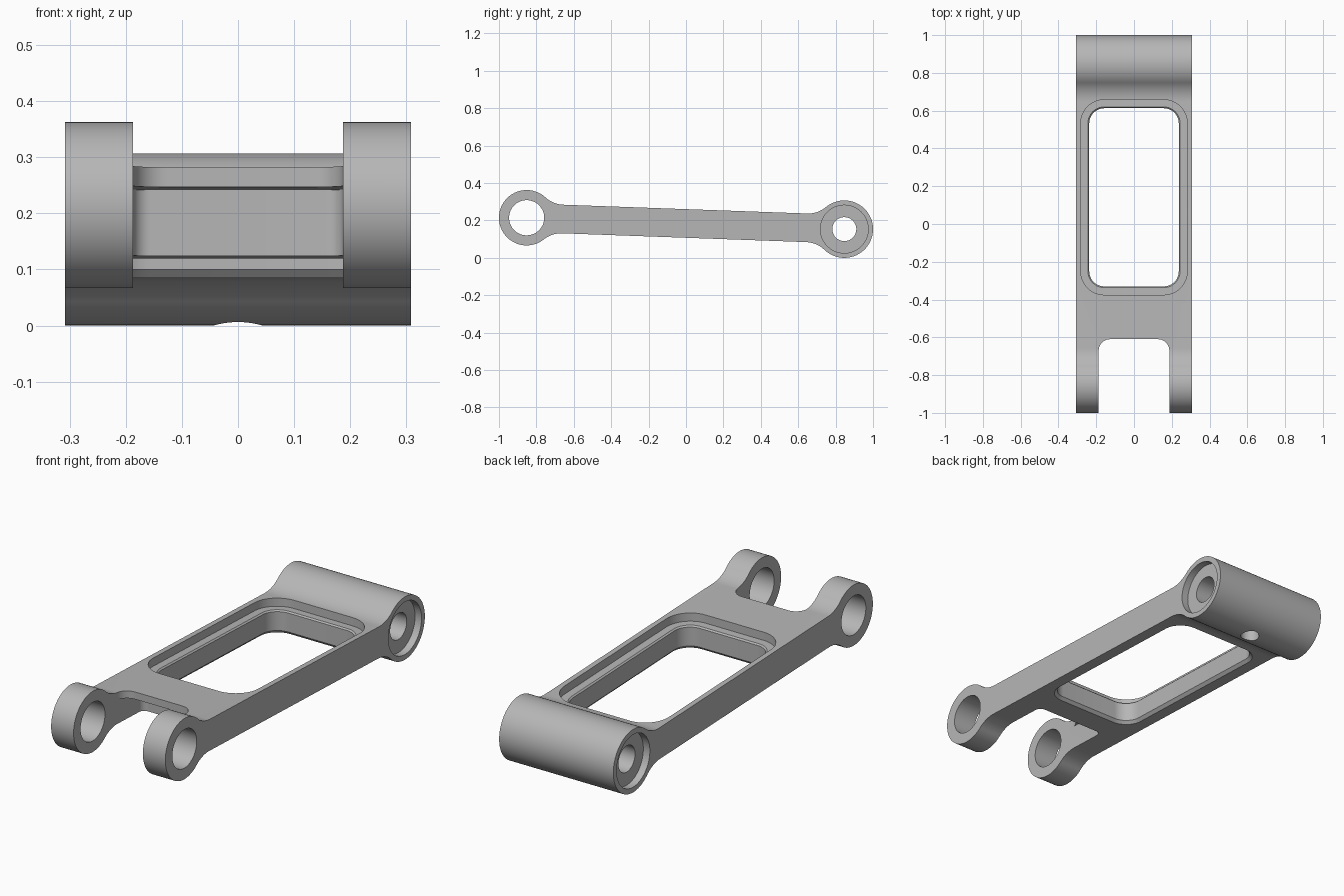
import bpy, bmesh, math
from math import sin, cos, pi, sqrt, atan2
from mathutils import Matrix, Vector

cube = bpy.data.objects.get("Cube")
if cube:
    bpy.data.objects.remove(cube, do_unlink=True)

# Key dimensions: eye centres (y, z), radii and bar section
FRONT, FRONT_R = Vector((-0.852, 0.2145)), 0.148
REAR, REAR_R = Vector((0.8465, 0.1535)), 0.1535
HALF_W, HALF_T, FILLET = 0.308, 0.0765, 0.15
axis = REAR - FRONT
length, along = axis.length, axis.normalized()
across = Vector((-along.y, along.x))

steel = bpy.data.materials.new("plain_grey_metal")
steel.use_nodes = True
steel.diffuse_color = (0.47, 0.47, 0.47, 1)
steel.node_tree.nodes["Principled BSDF"].inputs["Base Color"].default_value = (0.47, 0.47, 0.47, 1)


def make_object(name, bm):
    bmesh.ops.recalc_face_normals(bm, faces=bm.faces)
    mesh = bpy.data.meshes.new(name)
    bm.to_mesh(mesh)
    bm.free()
    mesh.materials.append(steel)
    obj = bpy.data.objects.new(name, mesh)
    bpy.context.collection.objects.link(obj)
    return obj


def loft(rings):
    bm = bmesh.new()
    loops = [[bm.verts.new(p) for p in ring] for ring in rings]
    n = len(loops[0])
    for a, b in zip(loops, loops[1:]):
        for i in range(n):
            bm.faces.new((a[i], a[(i + 1) % n], b[(i + 1) % n], b[i]))
    caps = [bm.faces.new(loops[0]), bm.faces.new(loops[-1])]
    return bm, caps


def arc(cx, cy, r, start, end, n):
    return [(cx + r * cos(start + (end - start) * i / n),
             cy + r * sin(start + (end - start) * i / n)) for i in range(n + 1)]


def eye_outline(r):
    """Upper half of an eye, from its outer tip through the fillet to the bar."""
    d = sqrt((r + FILLET) ** 2 - (HALF_T + FILLET) ** 2)
    a = atan2(HALF_T + FILLET, d)
    return (arc(0, 0, r, pi, a, 40)
            + arc(d, HALF_T + FILLET, FILLET, a + pi, 1.5 * pi, 14)[1:])


def rounded_rect(hx, y0, y1, r):
    pts = []
    for cx, cy, a in ((hx - r, y1 - r, 0), (r - hx, y1 - r, pi / 2),
                      (r - hx, y0 + r, pi), (hx - r, y0 + r, 1.5 * pi)):
        pts += arc(cx, cy, r, a, a + pi / 2, 12)
    return pts


def sloped_cutter(name, hx, y0, y1, r, layers):
    """Rounded block following the bar's slope; layers are (height, growth)."""
    rings = []
    for h, g in layers:
        ring = rounded_rect(hx + g, y0 - g, y1 + g, r + g)
        rings.append([(x, y, FRONT.y + (y - FRONT.x) * along.y / along.x + h) for x, y in ring])
    return make_object(name, loft(rings)[0])


def bore(name, centre, r, x0, x1):
    bm = bmesh.new()
    place = Matrix.Translation(((x0 + x1) / 2, centre.x, centre.y)) @ Matrix.Rotation(pi / 2, 4, 'Y')
    bmesh.ops.create_cone(bm, cap_ends=True, segments=72, radius1=r, radius2=r,
                          depth=x1 - x0, matrix=place)
    return make_object(name, bm)


# Link body: one side profile swept across the width, outer edges chamfered
upper = eye_outline(FRONT_R) + [(length - u, v) for u, v in reversed(eye_outline(REAR_R))]
profile = upper + [(u, -v) for u, v in reversed(upper[1:-1])]
points = [FRONT + along * u + across * v for u, v in profile]
bm, caps = loft([[(x, p.x, p.y) for p in points] for x in (-HALF_W, HALF_W)])
rim = list({e for f in caps for e in f.edges})
bmesh.ops.bevel(bm, geom=rim, offset=0.007, segments=1, affect='EDGES')
body = make_object("link_arm", bm)

# Openings
cutters = [
    sloped_cutter("window_cutter", 0.237, -0.33, 0.613, 0.08,
                  [(-0.1, 0.035), (-0.062, 0), (0.03, 0), (0.0365, 0.007),
                   (0.0365, 0.045), (0.15, 0.045)]),
    sloped_cutter("fork_slot_cutter", 0.187, -1.3, -0.61, 0.06, [(-0.3, 0), (0.3, 0)]),
    sloped_cutter("fork_recess_cutter", 0.187, -1.3, -0.465, 0.03, [(-0.31, 0), (0.041, 0)]),
    bore("front_bore_cutter", FRONT, 0.094, -0.5, 0.5),
    bore("rear_bore_cutter", REAR, 0.064, -0.5, 0.5),
    bore("left_seat_cutter", REAR, 0.128, HALF_W - 0.035, 0.5),
    bore("right_seat_cutter", REAR, 0.128, -0.5, 0.035 - HALF_W),
]

# Oil hole under the rear eye
bm = bmesh.new()
bmesh.ops.create_cone(bm, cap_ends=True, segments=32, radius1=0.045, radius2=0.04,
                      depth=0.18, matrix=Matrix.Translation((0, REAR.x, 0.04)))
cutters.append(make_object("oil_hole_cutter", bm))

bpy.ops.object.select_all(action='DESELECT')
body.select_set(True)
bpy.context.view_layer.objects.active = body
for cutter in cutters:
    cutter.hide_render = True
    cut = body.modifiers.new(cutter.name, 'BOOLEAN')
    cut.operation = 'DIFFERENCE'
    cut.solver = 'EXACT'
    cut.object = cutter
    bpy.ops.object.modifier_apply(modifier=cut.name)
    bpy.data.objects.remove(cutter, do_unlink=True)

bpy.ops.object.shade_smooth_by_angle(angle=math.radians(30))
